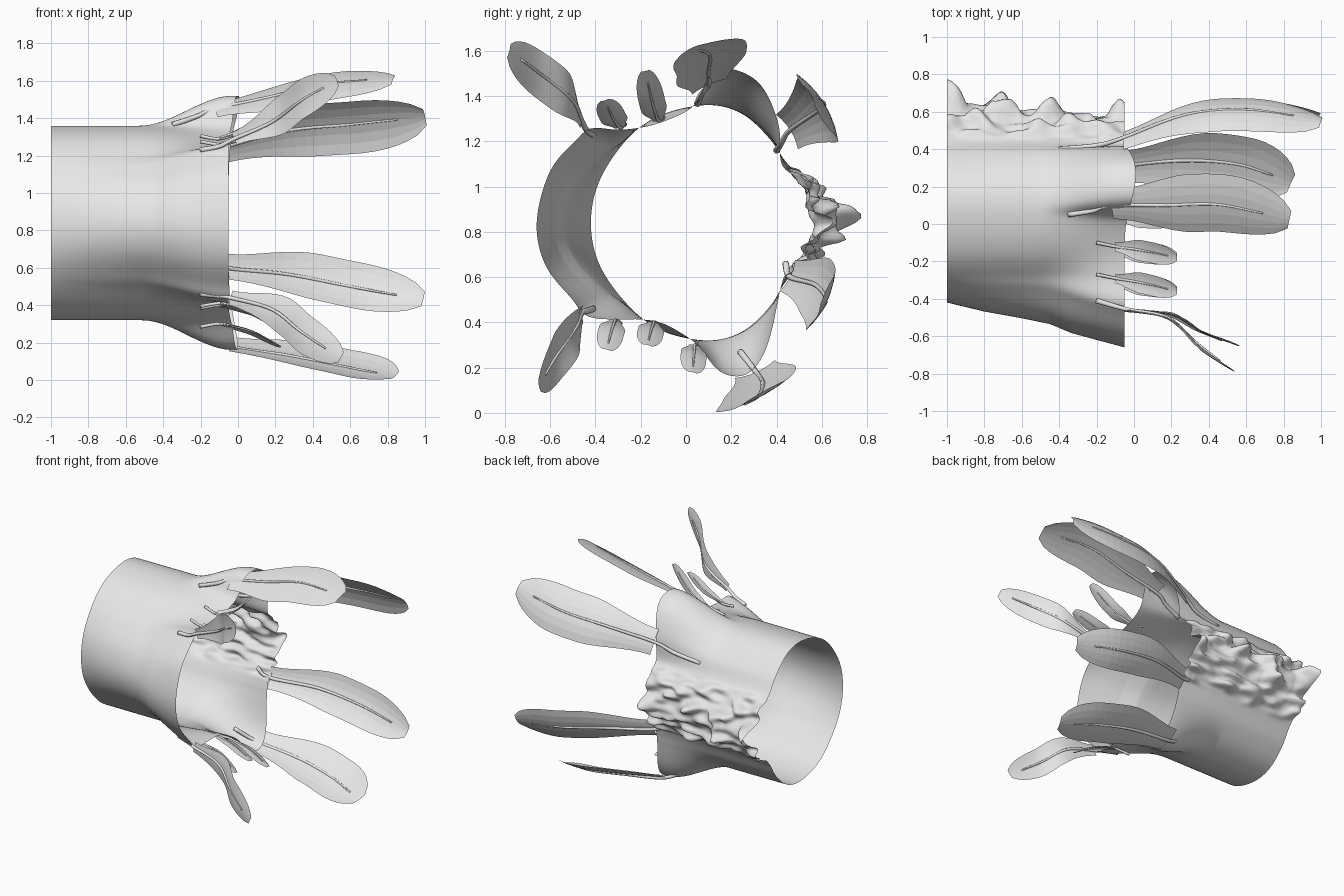
import bpy, bmesh, math
from mathutils import Vector, noise

if "Cube" in bpy.data.objects:
    bpy.data.objects.remove(bpy.data.objects["Cube"])

mat = bpy.data.materials.new("light grey")
mat.diffuse_color = (0.8, 0.8, 0.8, 1)
mat.use_nodes = True
mat.node_tree.nodes["Principled BSDF"].inputs["Base Color"].default_value = mat.diffuse_color


def make_object(name, bm, smooth):
    mesh = bpy.data.meshes.new(name)
    bm.to_mesh(mesh)
    bm.free()
    mesh.materials.append(mat)
    for p in mesh.polygons:
        p.use_smooth = smooth
    ob = bpy.data.objects.new(name, mesh)
    bpy.context.collection.objects.link(ob)
    return ob


def sample(pts, t):
    """Point on a Catmull-Rom spline, t from 0 to 1."""
    p = [Vector(q) for q in pts]
    p = [2 * p[0] - p[1]] + p + [2 * p[-1] - p[-2]]
    n = len(p) - 3
    i = min(int(t * n), n - 1)
    f = t * n - i
    a, b, c, d = p[i:i + 4]
    return 0.5 * (2 * b + (c - a) * f + (2 * a - 5 * b + 4 * c - d) * f * f
                  + (3 * b - a - 3 * c + d) * f ** 3)


def smoothstep(v):
    v = max(0, min(1, v))
    return v * v * (3 - 2 * v)


def lerp_table(table, v):
    for (a0, r0), (a1, r1) in zip(table, table[1:]):
        if a0 <= v <= a1:
            return r0 + (r1 - r0) * (v - a0) / max(a1 - a0, 1e-6)
    return table[-1][1]


# Sleeve: teardrop outline (y, z) at the back, lobed outline at the front rim
CY, CZ = 0.05, 0.84
BACK = [(.71, .84), (.6, .94), (.53, 1.02), (.44, 1.11), (.37, 1.21), (.25, 1.32),
        (.1, 1.36), (-.1, 1.32), (-.25, 1.22), (-.38, 1.03), (-.42, .84), (-.38, .65),
        (-.25, .47), (-.1, .36), (.1, .32), (.25, .36), (.37, .47), (.44, .58),
        (.53, .67), (.6, .75)]
FRONT = [(.57, .84), (.5, 1.02), (.42, 1.1), (.41, 1.27), (.33, 1.45), (.2, 1.52),
         (.1, 1.49), (.06, 1.39), (0, 1.33), (-.15, 1.27), (-.3, 1.25), (-.42, 1.26),
         (-.48, 1.21), (-.6, 1.07), (-.66, .84), (-.62, .65), (-.5, .5), (-.42, .42),
         (-.15, .41), (0, .34), (.07, .28), (.15, .18), (.27, .17), (.36, .3),
         (.43, .6), (.5, .68)]
# How far the front-facing side has widened along the sleeve
WIDEN = [(0, 0), (.21, .2), (.42, .35), (.58, .48), (.7, .68), (.84, .83), (1, 1)]
NA, NX = 220, 100
angles = [-math.pi + math.tau * i / NA for i in range(NA)]


def radii(outline):
    """Smoothed outline radius at each angle."""
    n = len(outline)
    fine = []
    for i in range(n):
        four = [(0, *outline[(i + k) % n]) for k in (-1, 0, 1, 2)]
        fine += [sample(four, 1 / 3 + k / 12) for k in range(4)]
    pol = sorted((math.atan2(q.z - CZ, q.y - CY), math.hypot(q.y - CY, q.z - CZ))
                 for q in fine)
    pol = [(a - math.tau, r) for a, r in pol] + pol + [(a + math.tau, r) for a, r in pol]
    return [sum(lerp_table(pol, a + k * 0.03) for k in (-1, 0, 1)) / 3 for a in angles]


bm = bmesh.new()
rings = []
for j in range(NX + 1):
    u = j / NX
    ring = []
    for a, rb, rf in zip(angles, radii_back, radii_front) if j else zip(
            angles, radii_back := radii(BACK), radii_front := radii(FRONT)):
        rim = (-0.05 + 0.06 * math.exp(-((a - 1.25) / .3) ** 2)
               + 0.05 * math.exp(-((a + 1.25) / .3) ** 2))
        x = -1 + u * (rim + 1)
        left = max(0, -math.cos(a)) ** 4
        right = max(0, math.cos(a)) ** 4
        s = smoothstep((x + 0.53) / 0.5)
        s = s + left * (lerp_table(WIDEN, u) - s) + right * (u ** .7 - s)
        r = rb + (rf - rb) * s
        # rough spiky strip along the rear side
        mask = max(0, 1 - (a / 0.55) ** 2)
        if mask > 0:
            n = noise.noise(Vector((x * 8, a * 9, 3.3)))
            r += mask * (0.1 * max(0, n) + 0.06 * n)
            r += 0.1 * math.exp(-((x + .07) / .05) ** 2 - (a / .1) ** 2)
        ring.append(bm.verts.new((x, CY + r * math.cos(a), CZ + r * math.sin(a))))
    rings.append(ring)
for r0, r1 in zip(rings, rings[1:]):
    for i in range(NA):
        k = (i + 1) % NA
        bm.faces.new((r0[i], r1[i], r1[k], r0[k]))
bmesh.ops.recalc_face_normals(bm, faces=bm.faces[:])
make_object("sleeve", bm, True)


def rib(name, pts, radius):
    """Tapered round midrib along a path."""
    bm = bmesh.new()
    n, m, prev = 28, 8, None
    for j in range(n + 1):
        t = j / n
        c = sample(pts, t)
        d = (sample(pts, min(1, t + .01)) - sample(pts, max(0, t - .01))).normalized()
        e = d.cross(Vector((0, .3, 1))).normalized()
        f = d.cross(e)
        r = radius * (1 - 0.65 * t)
        ring = [bm.verts.new(c + r * (math.cos(math.tau * i / m) * e
                                      + math.sin(math.tau * i / m) * f)) for i in range(m)]
        if prev:
            for i in range(m):
                k = (i + 1) % m
                bm.faces.new((prev[i], ring[i], ring[k], prev[k]))
        else:
            bm.faces.new(ring)
        prev = ring
    bm.faces.new(prev)
    bmesh.ops.recalc_face_normals(bm, faces=bm.faces[:])
    make_object(name, bm, True)


def leaf(name, path, side, half, base, cup, stem, smooth=False):
    """Thin cupped blade along a path, with a midrib that starts at the stem."""
    bm = bmesh.new()
    n, m, prev = 18, 6, None
    for j in range(n + 1):
        t = j / n
        c = sample(path, t)
        d = (sample(path, min(1, t + .02)) - sample(path, max(0, t - .02))).normalized()
        w = Vector(side)
        w = (w - d * w.dot(d)).normalized()
        hw = half * (base + (1 - base) * smoothstep(t / 0.45))
        if t > 0.65:
            hw *= math.sqrt(1 - 0.9 * ((t - 0.65) / 0.35) ** 2)
        row = [bm.verts.new(c + w * hw * v + d.cross(w) * cup * hw * v * v)
               for v in (2 * i / m - 1 for i in range(m + 1))]
        if prev:
            for i in range(m):
                bm.faces.new((prev[i], row[i], row[i + 1], prev[i + 1]))
        prev = row
    make_object(name, bm, smooth)
    rib(name + "_midrib", stem + [sample(path, k) for k in (0, .3, .6, .86)],
        0.015 if half > 0.08 else 0.01)


# Large leaves around the front rim
leaf("leaf_top", [(-.12, .1, 1.45), (.2, .1, 1.52), (.5, .1, 1.59), (.83, .02, 1.61)],
     (0, .9, .42), .17, .5, -.12, [(-.35, .05, 1.365), (-.22, .07, 1.41)])
leaf("leaf_bottom", [(-.05, .31, .18), (.3, .34, .125), (.6, .31, .065), (.84, .22, .02)],
     (0, .9, .4), .175, .55, .15, [(-.2, .24, .27)])
leaf("leaf_rear_upper", [(-.06, .46, 1.25), (.3, .59, 1.34), (.65, .61, 1.37), (1, .55, 1.41)],
     (0, .53, -.85), .165, .55, -.2, [(-.4, .4, 1.16), (-.2, .42, 1.19)])
leaf("leaf_rear_lower", [(-.06, .46, .6), (.3, .58, .56), (.65, .62, .49), (.99, .58, .43)],
     (0, .45, .87), .14, .55, .2, [(-.15, .44, .66)])

# Curling leaves at the front corners
leaf("leaf_front_upper", [(-.02, -.46, 1.29), (.2, -.51, 1.39), (.36, -.66, 1.51),
                          (.53, -.78, 1.6)],
     (0, 0, 1), .1, .35, .12, [(-.2, -.41, 1.23), (-.1, -.44, 1.25)], True)
leaf("leaf_front_lower", [(-.04, -.46, .44), (.2, -.49, .37), (.36, -.58, .24),
                          (.55, -.65, .12)],
     (0, 0, 1), .1, .4, -.12, [(-.2, -.41, .46), (-.1, -.44, .45)], True)

# Small leaflets between the corners, base then tip in (y, z)
LEAFLETS = [(-.29, 1.26, -.36, 1.38), (-.12, 1.29, -.18, 1.51),
            (-.31, .41, -.35, .28), (-.14, .4, -.17, .3), (.04, .3, .03, .18)]
for i, (y0, z0, y1, z1) in enumerate(LEAFLETS):
    out = 1 if z0 > CZ else -1
    path = [(-.1, y0, z0), (.06, y0 * .6 + y1 * .4, z0 * .72 + z1 * .28), (.23, y1, z1)]
    leaf(f"leaflet_{i + 1}", path, (0, 1, .25 * out), .058, .45, .15 * out,
         [(-.2, y0 + .02, z0 + .015 * out)], True)
